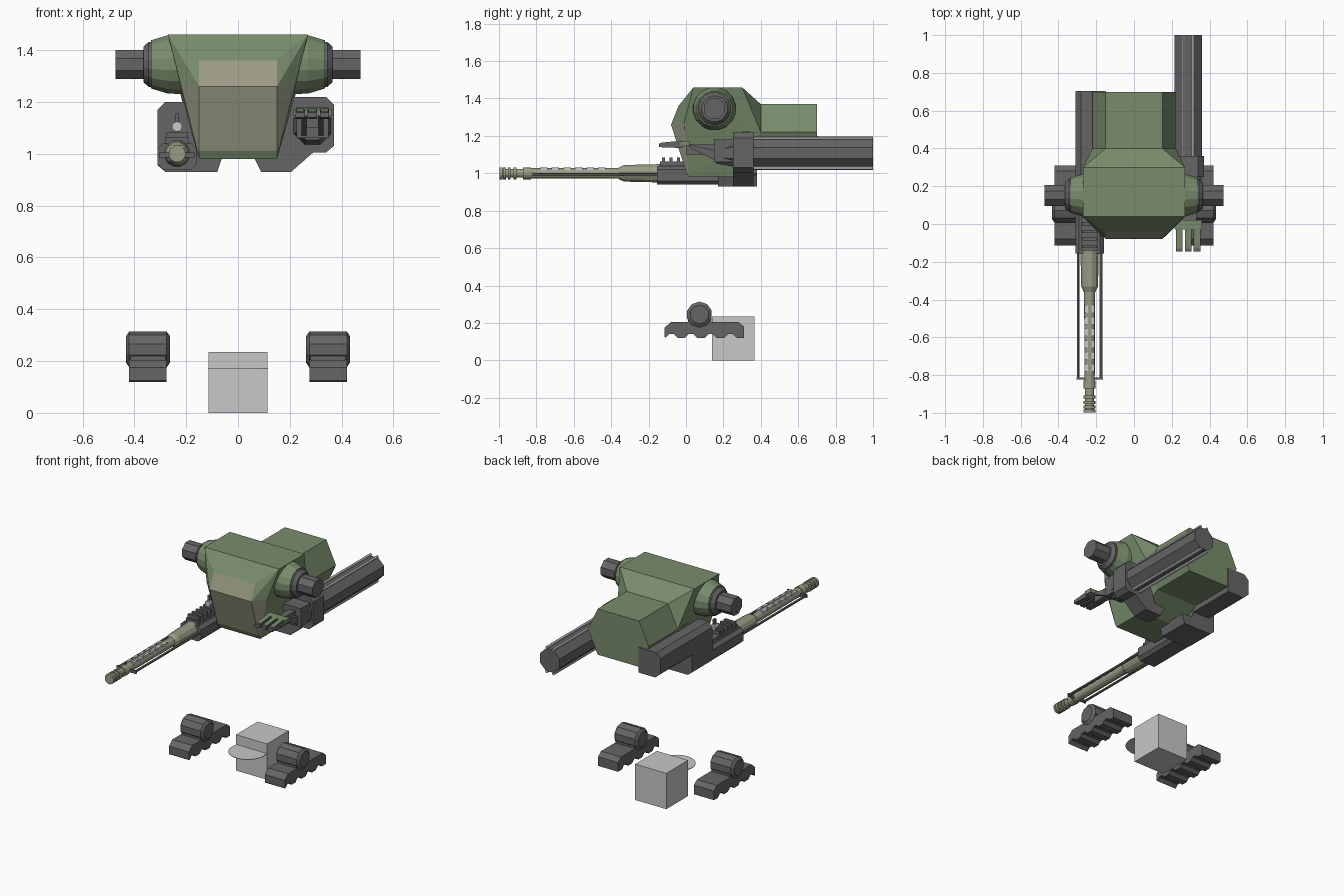
import bpy, bmesh, math
from mathutils import Vector, Matrix

if "Cube" in bpy.data.objects:
    bpy.data.objects.remove(bpy.data.objects["Cube"], do_unlink=True)


def material(name, rgb):
    m = bpy.data.materials.new(name)
    m.use_nodes = True
    m.diffuse_color = (*rgb, 1)
    m.node_tree.nodes["Principled BSDF"].inputs["Base Color"].default_value = (*rgb, 1)
    return m


GREEN = material("armour green", (0.19, 0.265, 0.15))
TAN = material("olive tan", (0.33, 0.33, 0.24))
DARK = material("dark grey", (0.13, 0.13, 0.13))
LIGHT = material("light grey", (0.58, 0.58, 0.59))


def finish(name, bm, *mats):
    bmesh.ops.recalc_face_normals(bm, faces=bm.faces)
    me = bpy.data.meshes.new(name)
    bm.to_mesh(me)
    bm.free()
    ob = bpy.data.objects.new(name, me)
    bpy.context.collection.objects.link(ob)
    for m in mats:
        me.materials.append(m)
    return ob


def hull(name, points, *mats):
    bm = bmesh.new()
    for p in points:
        bm.verts.new(p)
    bmesh.ops.convex_hull(bm, input=bm.verts)
    bmesh.ops.dissolve_limit(bm, angle_limit=0.02, verts=bm.verts, edges=bm.edges)
    return finish(name, bm, *mats)


def box(name, x, y, z, mat):
    return hull(name, [(a, b, c) for a in x for b in y for c in z], mat)


def extrude(name, profile, axis, a, b, mat):
    """Extrude a flat outline along x (outline is y, z) or y (outline is x, z)."""
    bm = bmesh.new()
    put = (lambda p, d: (d, *p)) if axis == "x" else (lambda p, d: (p[0], d, p[1]))
    ends = [[bm.verts.new(put(p, d)) for p in profile] for d in (a, b)]
    bm.faces.new(ends[0])
    bm.faces.new(ends[1])
    n = len(profile)
    for i in range(n):
        j = (i + 1) % n
        bm.faces.new((ends[0][i], ends[0][j], ends[1][j], ends[1][i]))
    return finish(name, bm, mat)


def turned(name, axis, centre, stations, sides, mat):
    """Stack of rings (position, radius) along x or y about a centre line."""
    bm = bmesh.new()
    rings = []
    for d, r in stations:
        ring = []
        for k in range(sides):
            t = math.tau * (k + 0.5) / sides
            u, v = centre[0] + r * math.cos(t), centre[1] + r * math.sin(t)
            ring.append(bm.verts.new((d, u, v) if axis == "x" else (u, d, v)))
        rings.append(ring)
    bm.faces.new(rings[0])
    bm.faces.new(rings[-1])
    for r0, r1 in zip(rings, rings[1:]):
        for k in range(sides):
            j = (k + 1) % sides
            bm.faces.new((r0[k], r0[j], r1[j], r1[k]))
    return finish(name, bm, mat)


def both(points):
    return [(s * x, y, z) for s in (-1, 1) for x, y, z in points]


# Faceted turret body with a tan front shield
body = hull("turret_body", both([
    (0.27, 0.04, 1.46), (0.27, 0.30, 1.46), (0.15, -0.04, 1.36), (0.15, -0.08, 1.26),
    (0.222, -0.01, 1.27), (0.15, 0, 1.01), (0.15, 0.015, 0.98), (0.15, 0.25, 0.98),
    (0.15, 0.40, 1.37), (0.22, 0.40, 1.22), (0.15, 0.40, 1.07)]), GREEN, TAN)
for f in body.data.polygons:
    top = max(body.data.vertices[i].co.z for i in f.vertices)
    if f.normal.y < -0.4 and 1.1 < top < 1.37:
        f.material_index = 1

# Six-sided rear housing
extrude("rear_housing", [(-0.15, 1.37), (0.15, 1.37), (0.22, 1.22), (0.15, 1.07),
                         (-0.15, 1.07), (-0.22, 1.22)], "y", 0.3, 0.7, GREEN)

# Shoulder drums, collars and shafts
for s, side in ((1, "left"), (-1, "right")):
    hub = (0.152, 1.345)
    turned(side + "_shoulder", "x", hub,
           [(s * 0.18, 0.117), (s * 0.27, 0.115), (s * 0.335, 0.095)], 16, GREEN)
    turned(side + "_collar", "x", hub,
           [(s * 0.3, 0.088), (s * 0.345, 0.088), (s * 0.365, 0.07)], 16, DARK)
    turned(side + "_shaft", "x", hub, [(s * 0.33, 0.06), (s * 0.473, 0.06)], 8, DARK)

# Launcher bracket, tube and guide rods
extrude("launcher_bracket", [(0.2, 1.22), (0.34, 1.22), (0.37, 1.19), (0.37, 1.03),
                             (0.34, 1.005), (0.29, 1.005), (0.205, 0.93), (0.09, 0.93),
                             (0.06, 0.99), (0.14, 1.0)], "y", 0.25, 0.36, DARK)
turned("launcher_tube", "y", (0.287, 1.108), [(0.16, 0.06), (0.25, 0.078), (1, 0.078)], 8, DARK)
for x in (0.262, 0.312):
    for z in (1.187, 1.028):
        turned("guide_rod", "y", (x, z), [(0.3, 0.009), (1, 0.009)], 6, LIGHT)

# Gripper: green plate, three fingers and dark linkage
box("gripper_plate", (0.215, 0.36), (-0.03, 0.02), (1.145, 1.172), GREEN)
for x in (0.24, 0.287, 0.334):
    hull("gripper_finger", [(x + dx, y, z) for dx in (-0.018, 0.018) for y, z in
                            ((-0.145, 1.14), (-0.145, 1.16), (-0.02, 1.135), (-0.02, 1.17))], DARK)
    hull("finger_cover", [(x + dx, y, z) for dx in (-0.015, 0.015) for y, z in
                          ((-0.13, 1.16), (-0.13, 1.164), (-0.02, 1.17), (-0.02, 1.175))], GREEN)
for x in (0.255, 0.32):
    hull("gripper_strut", [(x + dx, y, z) for dx in (-0.01, 0.01) for y, z in
                           ((0, 1.15), (0.03, 1.15), (0.17, 1.06), (0.17, 1.12))], DARK)
box("gripper_arm", (0.265, 0.31), (0, 0.2), (1.10, 1.155), DARK)
box("gripper_base", (0.225, 0.35), (0.15, 0.25), (1.06, 1.18), DARK)

# Gun bracket and ammunition box
extrude("gun_bracket", [(-0.18, 1.2), (-0.28, 1.2), (-0.31, 1.17), (-0.31, 0.955),
                        (-0.28, 0.93), (-0.08, 0.93), (-0.06, 0.99), (-0.14, 1.0)],
        "y", 0.17, 0.38, DARK)
extrude("ammunition_box", [(-0.15, 1.2), (-0.28, 1.2), (-0.31, 1.17), (-0.31, 1.07),
                           (-0.27, 1.035), (-0.15, 1.035)], "y", 0.17, 0.705, DARK)

# Receiver with top rail posts and sight
GUN = (-0.235, 1.0)
extrude("receiver", [(-0.29, 1.04), (-0.18, 1.04), (-0.16, 1.02), (-0.16, 0.96),
                     (-0.18, 0.94), (-0.29, 0.94), (-0.31, 0.96), (-0.31, 1.02)],
        "y", -0.155, 0.2, DARK)
box("receiver_cover", (-0.28, -0.19), (-0.14, 0.2), (1.035, 1.062), DARK)
for y in (-0.12, -0.08, -0.04, 0.0, 0.04):
    box("rail_rib", (-0.275, -0.195), (y - 0.008, y + 0.008), (1.06, 1.085), DARK)
turned("sight_lens", "y", (-0.235, 1.105), [(0.02, 0.02), (0.06, 0.02)], 10, LIGHT)
box("sight_post", (-0.242, -0.228), (0.03, 0.05), (1.06, 1.155), DARK)

# Barrel: sleeve, jacket and ribbed muzzle
turned("barrel_sleeve", "y", GUN, [(-0.1, 0.056), (-0.16, 0.05), (-0.33, 0.046), (-0.36, 0.032)],
       12, TAN)
turned("barrel_jacket", "y", GUN, [(-0.35, 0.03), (-0.84, 0.028)], 12, TAN)
turned("muzzle_core", "y", GUN, [(-0.83, 0.024), (-0.99, 0.024)], 12, TAN)
for y in (-0.85, -0.915, -0.945, -0.97, -0.99):
    h = 0.022 if y > -0.9 else 0.008
    turned("muzzle_ring", "y", GUN, [(y - h, 0.033), (y + h, 0.033)], 12, TAN)
for i in range(6):
    y = -0.45 - i * 0.062
    for x in (-0.253, -0.217):
        box("jacket_vent", (x - 0.009, x + 0.009), (y - 0.02, y + 0.02), (1.015, 1.032), LIGHT)

# Recoil rods joined by a cross plate near the muzzle
for x in (-0.295, -0.175):
    turned("recoil_rod", "y", (x, 0.995), [(-0.14, 0.008), (-0.82, 0.008)], 6, DARK)
box("rod_bridge", (-0.305, -0.165), (-0.822, -0.812), (0.985, 1.005), DARK)

# Feet: cleated soles with ankle drums
sole = [(-0.08, 0.205), (0.28, 0.205), (0.31, 0.18), (0.31, 0.12)]
for y in (0.27, 0.165, 0.06, -0.045):
    sole += [(y, 0.12), (y - 0.02, 0.14), (y - 0.045, 0.14), (y - 0.065, 0.12)]
sole += [(-0.115, 0.125), (-0.115, 0.175)]
for s, side in ((1, "left"), (-1, "right")):
    extrude(side + "_foot_sole", sole, "x", s * 0.275, s * 0.42, DARK)
    turned(side + "_ankle_drum", "x", (0.072, 0.245),
           [(s * d, r) for d, r in ((0.262, 0.05), (0.275, 0.069), (0.42, 0.069), (0.433, 0.05))],
           10, DARK)
    box(side + "_ankle_block", (s * 0.28, s * 0.415), (0.01, 0.135), (0.19, 0.25), DARK)

# Base block and flat disc
box("base_block", (-0.113, 0.113), (0.14, 0.365), (0, 0.235), LIGHT)
bm = bmesh.new()
bmesh.ops.create_cone(bm, cap_ends=True, segments=32, radius1=0.115, radius2=0.115, depth=0.003,
                      matrix=Matrix.Translation(Vector((0, 0.1, 0.17))))
finish("base_disc", bm, LIGHT)
